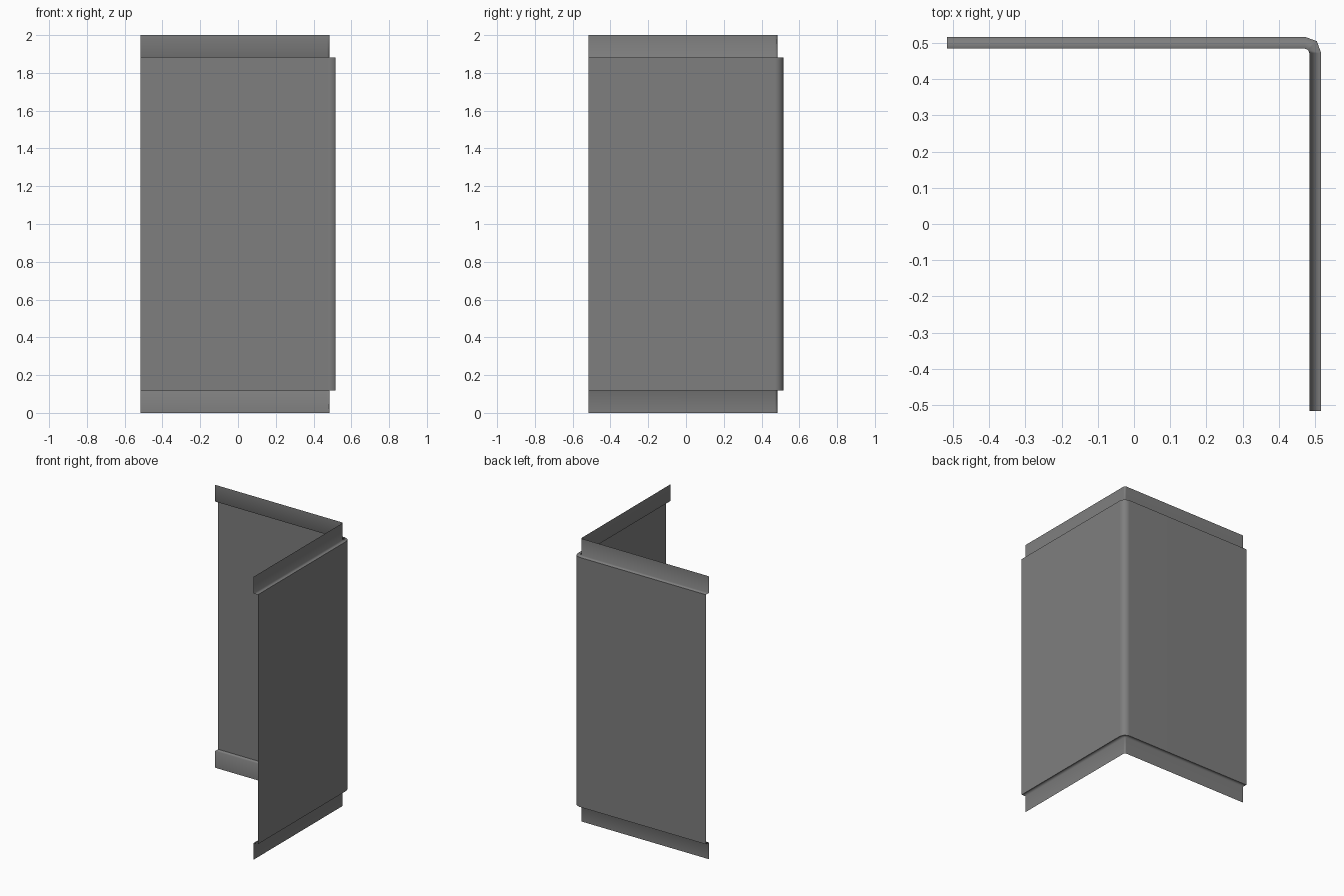
import bpy
import bmesh

if "Cube" in bpy.data.objects:
    bpy.data.objects.remove(bpy.data.objects["Cube"], do_unlink=True)

HALF, FLANGE, LEDGE, TOP = 0.517, 0.484, 0.118, 2.0

grey = bpy.data.materials.new("Plain grey")
grey.use_nodes = True
colour = (0.21, 0.21, 0.21, 1)
grey.diffuse_color = colour
grey.node_tree.nodes["Principled BSDF"].inputs["Base Color"].default_value = colour


def corner_path(offset, bevel):
    """Plan of an L-shaped sheet with a rounded corner."""
    mid = offset - bevel * 0.27
    return [(-HALF, offset), (offset - bevel, offset), (mid, mid),
            (offset, offset - bevel), (offset, -HALF)]


outer = corner_path(HALF, 0.045)
inner = corner_path(FLANGE, 0.012)

# Stepped section swept round the corner: flange, ledge, wall, ledge, flange
section = [(inner, 0), (inner, LEDGE), (outer, LEDGE),
           (outer, TOP - LEDGE), (inner, TOP - LEDGE), (inner, TOP)]

bm = bmesh.new()
rows = [[bm.verts.new((x, y, z)) for x, y in path] for path, z in section]
for low, high in zip(rows, rows[1:]):
    for i in range(len(low) - 1):
        face = bm.faces.new((low[i + 1], low[i], high[i], high[i + 1]))
        face.smooth = True

# Crisp rims where the wall meets its ledges
for row in rows[2:4]:
    for a, b in zip(row, row[1:]):
        bm.edges.get((a, b)).smooth = False

mesh = bpy.data.meshes.new("corner_wall_panel")
bm.to_mesh(mesh)
bm.free()
mesh.materials.append(grey)
panel = bpy.data.objects.new("corner_wall_panel", mesh)
bpy.context.collection.objects.link(panel)

# Face-area weighting keeps the broad walls flat beside the rounded corner
weighted = panel.modifiers.new("Weighted normals", 'WEIGHTED_NORMAL')
weighted.keep_sharp = True
